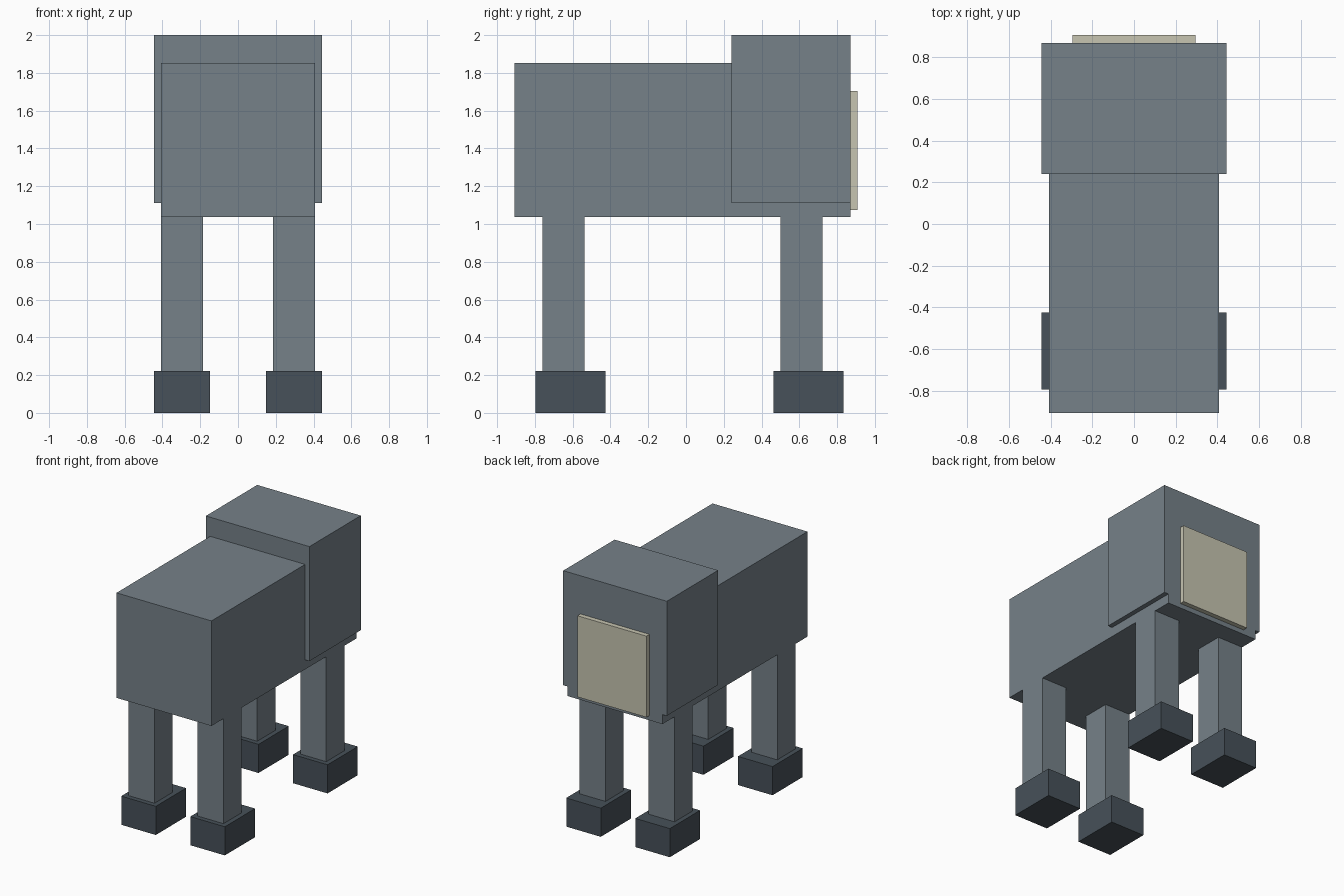
import bpy
from mathutils import Vector

cube = bpy.data.objects.get("Cube")
if cube:
    bpy.data.objects.remove(cube, do_unlink=True)

U = 2 / 54       # one block unit
MID = 24.5       # half the length in block units


def material(name, rgb):
    mat = bpy.data.materials.new(name)
    mat.use_nodes = True
    color = (*rgb, 1)
    mat.diffuse_color = color
    mat.node_tree.nodes["Principled BSDF"].inputs["Base Color"].default_value = color
    return mat


grey = material("slate grey", (0.18, 0.22, 0.25))
dark = material("dark slate", (0.063, 0.082, 0.10))
cream = material("pale cream", (0.57, 0.555, 0.44))


def box(name, low, high, mat):
    """Box between two corners in block units, y counted from the front."""
    low, high = Vector(low), Vector(high)
    centre = (low + high) / 2 - Vector((0, MID, 0))
    bpy.ops.mesh.primitive_cube_add(size=1)
    ob = bpy.context.object
    ob.name = ob.data.name = name
    size = high - low
    for v in ob.data.vertices:
        v.co = Vector(a * b for a, b in zip(v.co, size)) * U
    ob.location = centre * U
    ob.data.materials.append(mat)
    return ob


# Torso, raised block at the back and its pale panel
box("body", (-11, 0, 28), (11, 48, 50), grey)
box("rear_block", (-12, 31, 30), (12, 48, 54), grey)
box("rear_panel", (-8, 48, 29), (8, 49, 46), cream)

# Four legs, each on a wider foot
for side, s in (("left", 1), ("right", -1)):
    for end, y in (("front", 4), ("back", 38)):
        x = 8 * s
        box(f"{end}_{side}_leg", (x - 3, y, 6), (x + 3, y + 6, 28), grey)
        box(f"{end}_{side}_foot", (x - 4, y - 1, 0), (x + 4, y + 9, 6), dark)
